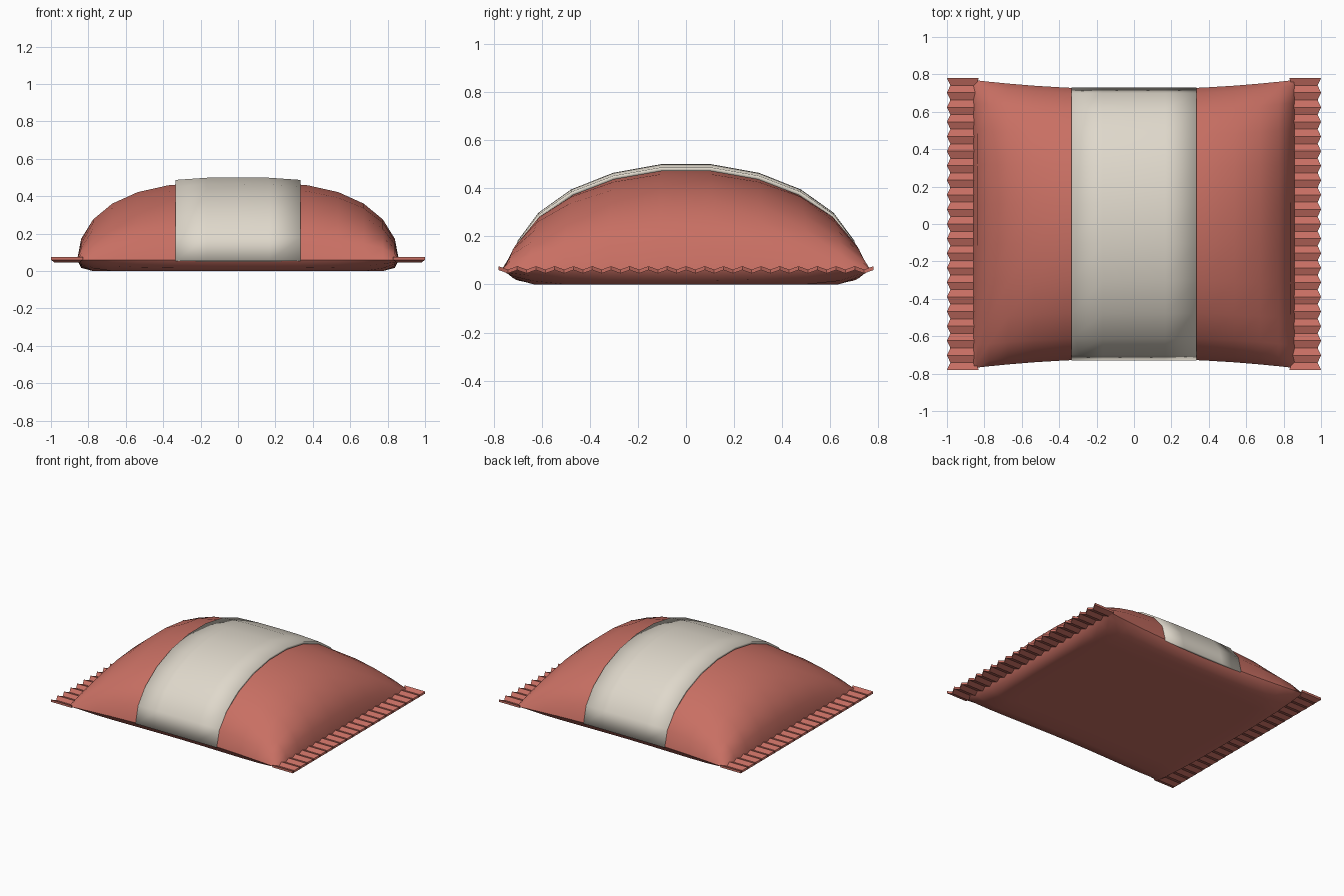
import bpy, bmesh, math

if "Cube" in bpy.data.objects:
    bpy.data.objects.remove(bpy.data.objects["Cube"])

SEAM = 0.06          # height of the seam around the packet
HALF_X = 0.86        # half length of the filled pouch


def material(name, rgb):
    mat = bpy.data.materials.new(name)
    mat.use_nodes = True
    mat.diffuse_color = (*rgb, 1)
    mat.node_tree.nodes["Principled BSDF"].inputs["Base Color"].default_value = (*rgb, 1)
    return mat


red = material("dusty red film", (0.58, 0.16, 0.125))
cream = material("cream label", (0.74, 0.69, 0.60))


def finish(name, bm, mat):
    bmesh.ops.recalc_face_normals(bm, faces=bm.faces)
    mesh = bpy.data.meshes.new(name)
    bm.to_mesh(mesh)
    bm.free()
    mesh.materials.append(mat)
    obj = bpy.data.objects.new(name, mesh)
    bpy.context.collection.objects.link(obj)
    return obj


def swell(u, v):
    """Puffed height, 1 in the middle and 0 along the seam."""
    return math.sqrt(max(0, 1 - abs(u) ** 3)) * math.sqrt(max(0, 1 - v * v))


def ease(t):
    """Crowd the rows of a grid towards its rim."""
    return math.sin(t * math.pi / 2)


# Pouch: a domed top sheet and a flattened bottom sheet joined at the seam
bm = bmesh.new()
for top in (True, False):
    grid = bmesh.ops.create_grid(bm, x_segments=14, y_segments=11, size=1)
    for vert in grid["verts"]:
        u, v = ease(vert.co.x), ease(vert.co.y)
        h = swell(u, v)
        z = SEAM + 0.42 * h if top else max(0, SEAM - 0.16 * h)
        vert.co = (HALF_X * u, (0.72 + 0.05 * u * u) * v, z)
bmesh.ops.remove_doubles(bm, verts=bm.verts, dist=0.0005)
for face in bm.faces:
    face.smooth = True
for edge in bm.edges:
    if all(abs(v.co.z - SEAM) < 1e-5 for v in edge.verts):
        edge.smooth = False
finish("pouch", bm, red)

# Label band wrapped over the top
bm = bmesh.new()
grid = bmesh.ops.create_grid(bm, x_segments=4, y_segments=11, size=1)
for vert in grid["verts"]:
    x, v = 0.335 * vert.co.x, ease(vert.co.y)
    vert.co = (x, 0.73 * v, SEAM - 0.005 + 0.45 * swell(x / HALF_X, v))
band = finish("label_band", bm, cream)
solid = band.modifiers.new("thickness", "SOLIDIFY")
solid.thickness = 0.016
solid.offset = -1
bpy.context.view_layer.objects.active = band
band.select_set(True)
bpy.ops.object.shade_smooth_by_angle(angle=math.radians(40))
band.select_set(False)

# Crimped end seals: pleated strips with a toothed edge
PLEATS = 20
for side, name in ((1, "left_crimp"), (-1, "right_crimp")):
    bm = bmesh.new()
    rows = []
    for i in range(2 * PLEATS + 1):
        y = 0.78 * (i / PLEATS - 1)
        low = i % 2
        z = 0.06 - 0.014 * low
        inner, outer = 0.83 + 0.015 * low, 1 - 0.018 * low
        rows.append([bm.verts.new((side * x, y, z + dz)) for x, dz in
                     ((inner, 0), (outer, 0), (outer, 0.016), (inner, 0.016))])
    for a, b in zip(rows, rows[1:]):
        for k in range(4):
            n = (k + 1) % 4
            bm.faces.new((a[k], a[n], b[n], b[k]))
    bm.faces.new(rows[0])
    bm.faces.new(rows[-1])
    finish(name, bm, red)
